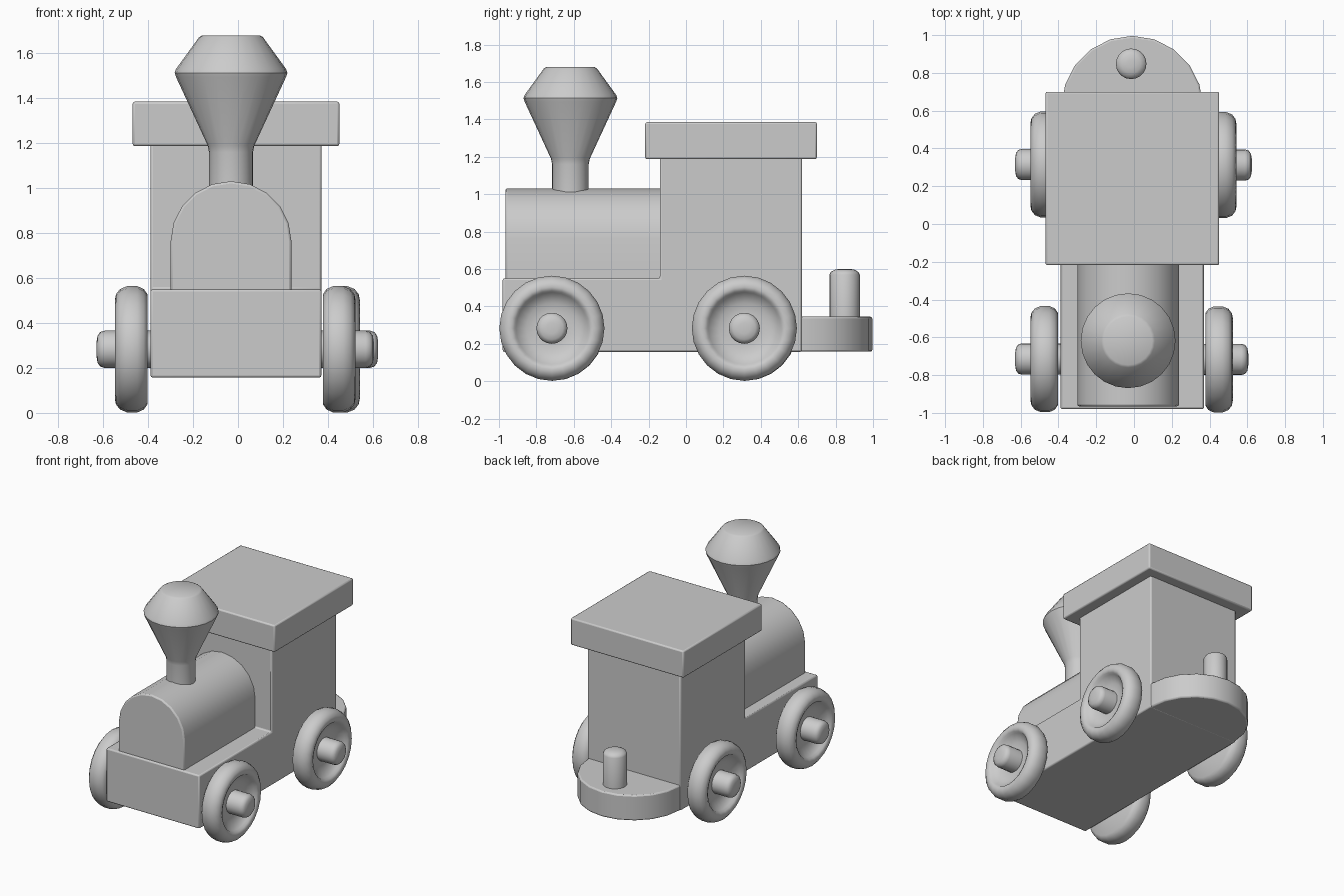
import bpy, bmesh
from math import sin, cos, pi, radians
from mathutils import Vector

if "Cube" in bpy.data.objects:
    bpy.data.objects.remove(bpy.data.objects["Cube"])


def finish(name, bm, angle, bevel=0.0):
    bmesh.ops.recalc_face_normals(bm, faces=bm.faces[:])
    me = bpy.data.meshes.new(name)
    bm.to_mesh(me)
    bm.free()
    ob = bpy.data.objects.new(name, me)
    bpy.context.collection.objects.link(ob)
    if bevel:
        mod = ob.modifiers.new("soft_edges", 'BEVEL')
        mod.width = bevel
        mod.segments = 2
        mod.limit_method = 'ANGLE'
        mod.angle_limit = radians(50)
    bpy.ops.object.select_all(action='DESELECT')
    ob.select_set(True)
    bpy.context.view_layer.objects.active = ob
    bpy.ops.object.shade_smooth_by_angle(angle=radians(angle))
    return ob


def prism(name, outline, place, lo, hi, bevel=0.01):
    """Extrude a 2D outline; place(a, b, t) maps it into space."""
    bm = bmesh.new()
    ends = [[bm.verts.new(place(a, b, t)) for a, b in outline] for t in (lo, hi)]
    bm.faces.new(ends[0])
    bm.faces.new(ends[1])
    n = len(outline)
    for i in range(n):
        j = (i + 1) % n
        bm.faces.new((ends[0][i], ends[0][j], ends[1][j], ends[1][i]))
    return finish(name, bm, 35, bevel)


def lathe(name, profile, place, segs, angle=35):
    """Revolve (radius, height) points; place(u, v, h) maps into space."""
    bm = bmesh.new()
    rings = [[bm.verts.new(place(r * cos(2 * pi * k / segs), r * sin(2 * pi * k / segs), h))
              for k in range(segs)] for r, h in profile]
    for a, b in zip(rings, rings[1:]):
        for k in range(segs):
            m = (k + 1) % segs
            bm.faces.new((a[k], a[m], b[m], b[k]))
    bm.faces.new(rings[0])
    bm.faces.new(rings[-1])
    return finish(name, bm, angle)


def arc(cx, cy, r, n):
    return [(cx + r * cos(pi * i / n), cy + r * sin(pi * i / n)) for i in range(n + 1)]


def upright(x, y):
    return lambda u, v, h: Vector((x + u, y + v, h))


# chassis and cab: one L-shaped side profile
prism("chassis_and_cab",
      [(-0.98, 0.157), (0.62, 0.157), (0.62, 1.20), (-0.14, 1.20), (-0.14, 0.55), (-0.98, 0.55)],
      lambda a, b, t: Vector((t, a, b)), -0.389, 0.371)

# roof slab
prism("roof", [(-0.469, -0.218), (0.451, -0.218), (0.451, 0.70), (-0.469, 0.70)],
      lambda a, b, t: Vector((a, b, t)), 1.187, 1.385)

# arched boiler
prism("boiler", [(-0.30, 0.54)] + [(0.238, 0.54)] + arc(-0.031, 0.762, 0.269, 10),
      lambda a, b, t: Vector((a, t, b)), -0.965, -0.12)

# rounded rear platform
prism("rear_platform", [(-0.383, 0.60), (0.365, 0.60)] + arc(-0.009, 0.622, 0.374, 10),
      lambda a, b, t: Vector((a, b, t)), 0.158, 0.345)

# flared chimney
lathe("chimney",
      [(0.098, 0.98), (0.098, 1.16), (0.104, 1.19), (0.245, 1.495), (0.251, 1.513),
       (0.245, 1.53), (0.142, 1.672), (0.128, 1.68)], upright(-0.031, -0.618), 24)

# coupling peg
lathe("coupling_peg", [(0.081, 0.33), (0.081, 0.57), (0.073, 0.585), (0.05, 0.597), (0.02, 0.601)],
      upright(-0.015, 0.848), 20, 50)

# wheels: rounded tyre with a dished recess, plus round-ended axle stubs
TYRE = [(0.08, 0.0), (0.245, 0.0), (0.268, 0.016), (0.281, 0.045), (0.281, 0.09), (0.268, 0.122),
        (0.245, 0.14), (0.22, 0.145), (0.2, 0.136), (0.192, 0.12), (0.136, 0.085), (0.08, 0.085)]
AXLE = [(0.083, -0.06), (0.083, 0.19), (0.077, 0.21), (0.06, 0.222), (0.03, 0.227)]

for label, side, x, y in (("front_left", -1, -0.403, -0.715), ("front_right", 1, 0.378, -0.717),
                          ("rear_left", -1, -0.403, 0.315), ("rear_right", 1, 0.397, 0.312)):
    def outward(u, v, h, s=side, x=x, y=y):
        return Vector((x + s * h, y + u, 0.283 + v))
    lathe(label + "_wheel", TYRE, outward, 24, 45)
    lathe(label + "_axle", AXLE, outward, 20, 50)
